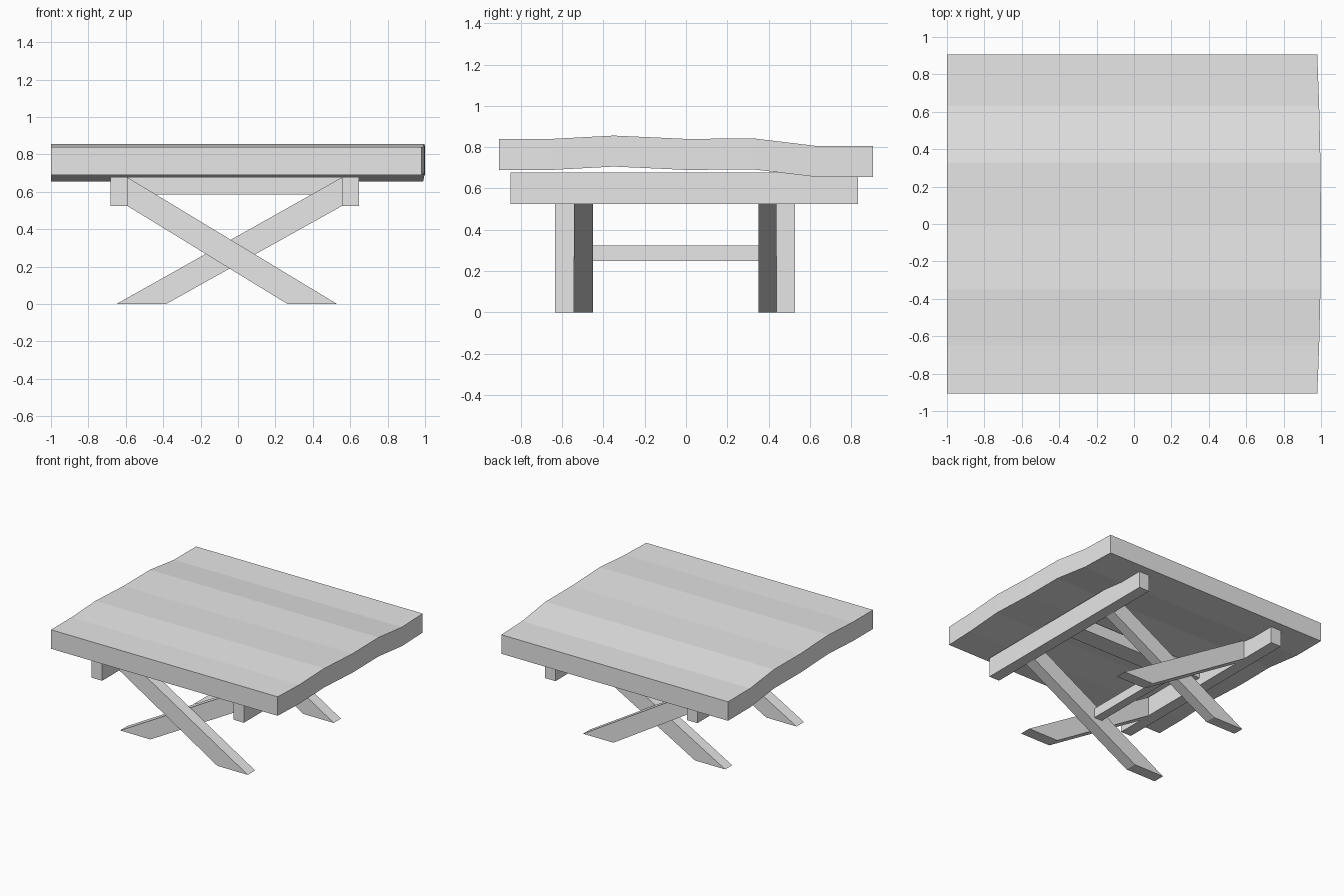
import bpy
import bmesh

cube = bpy.data.objects.get("Cube")
if cube:
    bpy.data.objects.remove(cube, do_unlink=True)

# Single plain grey material
grey = bpy.data.materials.new("light_grey")
grey.use_nodes = True
colour = (0.8, 0.8, 0.8, 1)
grey.diffuse_color = colour
grey.node_tree.nodes["Principled BSDF"].inputs["Base Color"].default_value = colour


def finish(name, bm):
    bmesh.ops.recalc_face_normals(bm, faces=bm.faces)
    mesh = bpy.data.meshes.new(name)
    bm.to_mesh(mesh)
    bm.free()
    mesh.materials.append(grey)
    obj = bpy.data.objects.new(name, mesh)
    bpy.context.collection.objects.link(obj)
    return obj


def board(name, outline, y0, y1):
    """Extrude an outline of (x, z) points from y0 to y1."""
    bm = bmesh.new()
    face = bm.faces.new([bm.verts.new((x, y0, z)) for x, z in outline])
    new = bmesh.ops.extrude_face_region(bm, geom=[face])["geom"]
    verts = [v for v in new if isinstance(v, bmesh.types.BMVert)]
    bmesh.ops.translate(bm, verts=verts, vec=(0, y1 - y0, 0))
    return finish(name, bm)


def box(name, x0, x1, y0, y1, z0, z1):
    return board(name, [(x0, z0), (x1, z0), (x1, z1), (x0, z1)], y0, y1)


# Warped table top: cross-sections along y as (y, top height, right-hand edge)
sections = [(-0.905, 0.84, 0.98), (-0.65, 0.84, 0.99), (-0.35, 0.856, 0.997),
            (0, 0.84, 1.0), (0.33, 0.842, 0.997), (0.63, 0.806, 0.99),
            (0.905, 0.806, 0.98)]
thickness = 0.15
bm = bmesh.new()
rings = [[bm.verts.new((x, y, z)) for x, z in
          ((-1, top), (edge, top), (edge, top - thickness), (-1, top - thickness))]
         for y, top, edge in sections]
for a, b in zip(rings, rings[1:]):
    for i in range(4):
        j = (i + 1) % 4
        bm.faces.new((a[i], a[j], b[j], b[i]))
bm.faces.new(rings[0])
bm.faces.new(rings[-1])
finish("table_top", bm)

# Rails under the top, and the centre beam between them
box("right_rail", -0.683, -0.592, -0.85, 0.833, 0.525, 0.678)
box("left_rail", 0.557, 0.647, -0.85, 0.833, 0.525, 0.678)
box("centre_beam", -0.592, 0.557, -0.12, 0.03, 0.585, 0.678)

# Crossed legs, cut upright at the rails and level at the floor
falling = [(-0.592, 0.678), (-0.592, 0.525), (0.265, 0), (0.53, 0)]
rising = [(0.557, 0.678), (0.557, 0.525), (-0.385, 0), (-0.65, 0)]
board("front_outer_leg", falling, -0.635, -0.543)
board("front_inner_leg", rising, -0.543, -0.45)
board("back_inner_leg", rising, 0.352, 0.438)
board("back_outer_leg", falling, 0.438, 0.527)

# Stretcher joining the two leg crossings
box("stretcher", -0.075, -0.005, -0.45, 0.352, 0.25, 0.325)
